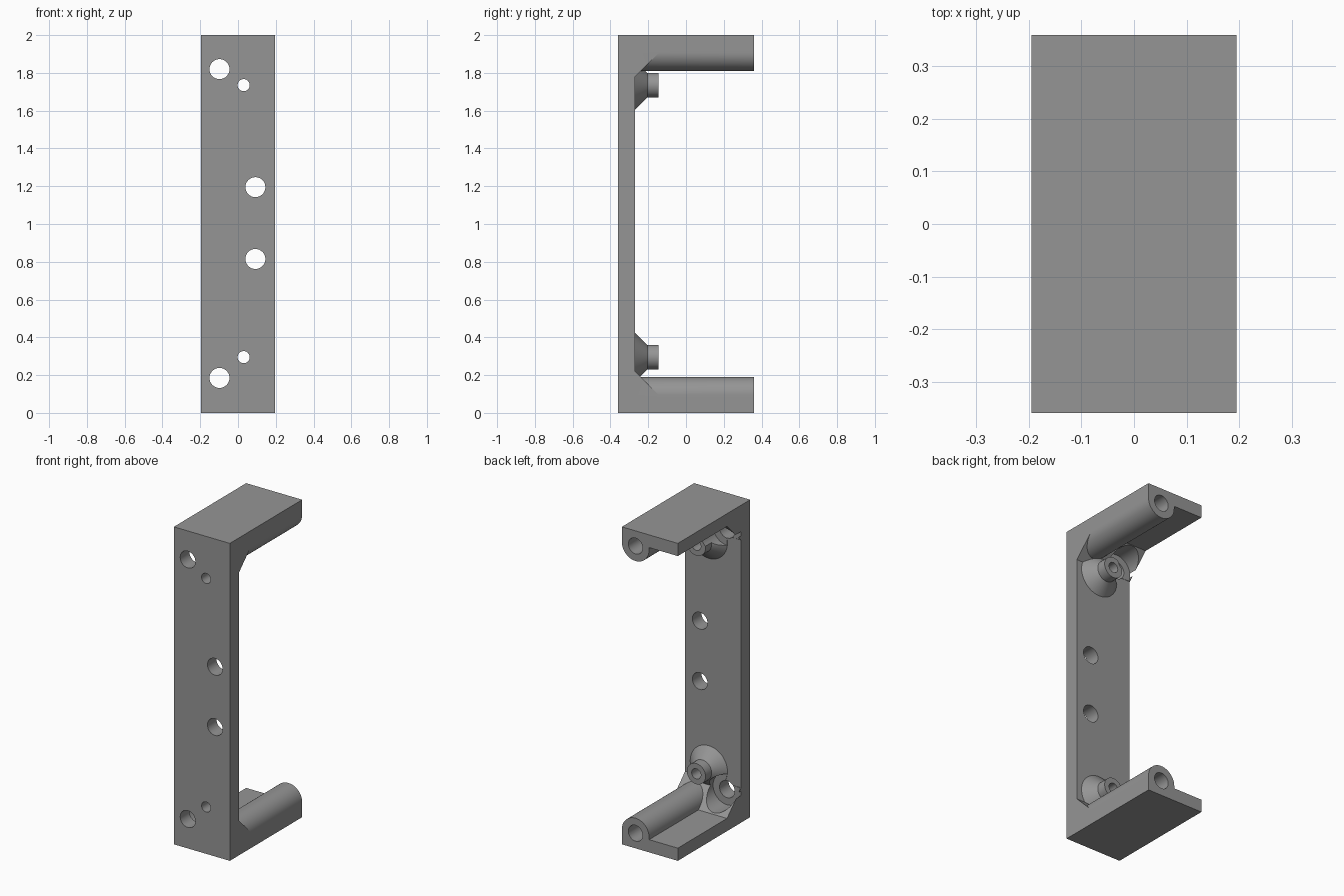
import bpy, bmesh, math
from mathutils import Vector

if "Cube" in bpy.data.objects:
    bpy.data.objects.remove(bpy.data.objects["Cube"])

W, D = 0.195, 0.36          # half width, half depth
WALL, T, R = -0.27, 0.08, 0.095   # wall inner face, shelf thickness, ridge radius
CH = 0.22                   # height where the corner chamfer meets the wall

gray = bpy.data.materials.new("gray plastic")
gray.diffuse_color = (0.30, 0.30, 0.30, 1)
gray.use_nodes = True
gray.node_tree.nodes["Principled BSDF"].inputs["Base Color"].default_value = gray.diffuse_color


def finish(name, bm):
    bmesh.ops.recalc_face_normals(bm, faces=bm.faces)
    mesh = bpy.data.meshes.new(name)
    bm.to_mesh(mesh)
    bm.free()
    mesh.materials.append(gray)
    ob = bpy.data.objects.new(name, mesh)
    bpy.context.collection.objects.link(ob)
    return ob


def extrude(name, points, offset):
    """Flat outline pushed along an offset."""
    bm = bmesh.new()
    face = bm.faces.new([bm.verts.new(p) for p in points])
    ext = bmesh.ops.extrude_face_region(bm, geom=[face])
    verts = [v for v in ext["geom"] if isinstance(v, bmesh.types.BMVert)]
    bmesh.ops.translate(bm, verts=verts, vec=Vector(offset))
    return finish(name, bm)


def turned(name, x, z, profile, n=48):
    """Solid turned round a y-parallel axis; profile is (y, radius) pairs."""
    bm = bmesh.new()
    rings = [[bm.verts.new((x + r * math.cos(2 * math.pi * i / n), y,
                            z + r * math.sin(2 * math.pi * i / n)))
              for i in range(n)] for y, r in profile]
    for a, b in zip(rings, rings[1:]):
        for i in range(n):
            j = (i + 1) % n
            bm.faces.new((a[i], a[j], b[j], b[i]))
    bm.faces.new(rings[0])
    bm.faces.new(rings[-1])
    return finish(name, bm)


# Bracket: C-shaped side outline with chamfered inner corners
half = [(-D, 0), (D, 0), (D, T), (WALL + CH - T, T), (WALL, CH)]
outline = half + [(y, 2 - z) for y, z in reversed(half)]
bracket = extrude("bracket", [(-W, y, z) for y, z in outline], (2 * W, 0, 0))


def combine(tool, operation):
    mod = bracket.modifiers.new(operation, 'BOOLEAN')
    mod.operation, mod.solver, mod.object = operation, 'EXACT', tool
    bpy.context.view_layer.objects.active = bracket
    bpy.ops.object.modifier_apply(modifier=mod.name)
    bpy.data.objects.remove(tool)


def up(z, top):
    return 2 - z if top else z


cx = W - R
for top in (False, True):
    # Round-topped screw ridge along one edge of each shelf
    section = [(cx - R, 0.03), (W, 0.03)]
    section += [(cx + R * math.cos(math.pi * i / 24), R + R * math.sin(math.pi * i / 24))
                for i in range(25)]
    combine(extrude("ridge", [(x, -0.31, up(z, top)) for x, z in section],
                    (0, D + 0.31, 0)), 'UNION')

# Conical standoffs
posts = (0.295, 1.735)
for z in posts:
    combine(turned("standoff", 0.03, z, [(-0.31, 0.13), (WALL, 0.13), (-0.205, 0.065),
                                         (-0.145, 0.065)]), 'UNION')

# Corner screw holes with head clearance, standoff holes, ridge holes
for z in (0.185, 1.82):
    combine(turned("head_clearance", -0.098, z, [(-0.269, 0.098), (0.0, 0.098)]), 'DIFFERENCE')
    combine(turned("corner_hole", -0.098, z, [(-0.5, 0.053), (-0.2, 0.053)], 32), 'DIFFERENCE')
for z in posts:
    combine(turned("standoff_hole", 0.03, z, [(-0.5, 0.032), (0, 0.032)], 32), 'DIFFERENCE')
for z in (0.815, 1.195):
    combine(turned("middle_hole", 0.092, z, [(-0.5, 0.053), (0, 0.053)], 32), 'DIFFERENCE')
for top in (False, True):
    combine(turned("ridge_hole", cx, up(R, top), [(-0.05, 0.05), (0.5, 0.05)], 32), 'DIFFERENCE')

bpy.ops.object.select_all(action='DESELECT')
bracket.select_set(True)
bpy.context.view_layer.objects.active = bracket
bpy.ops.object.shade_smooth_by_angle(angle=math.radians(30))
